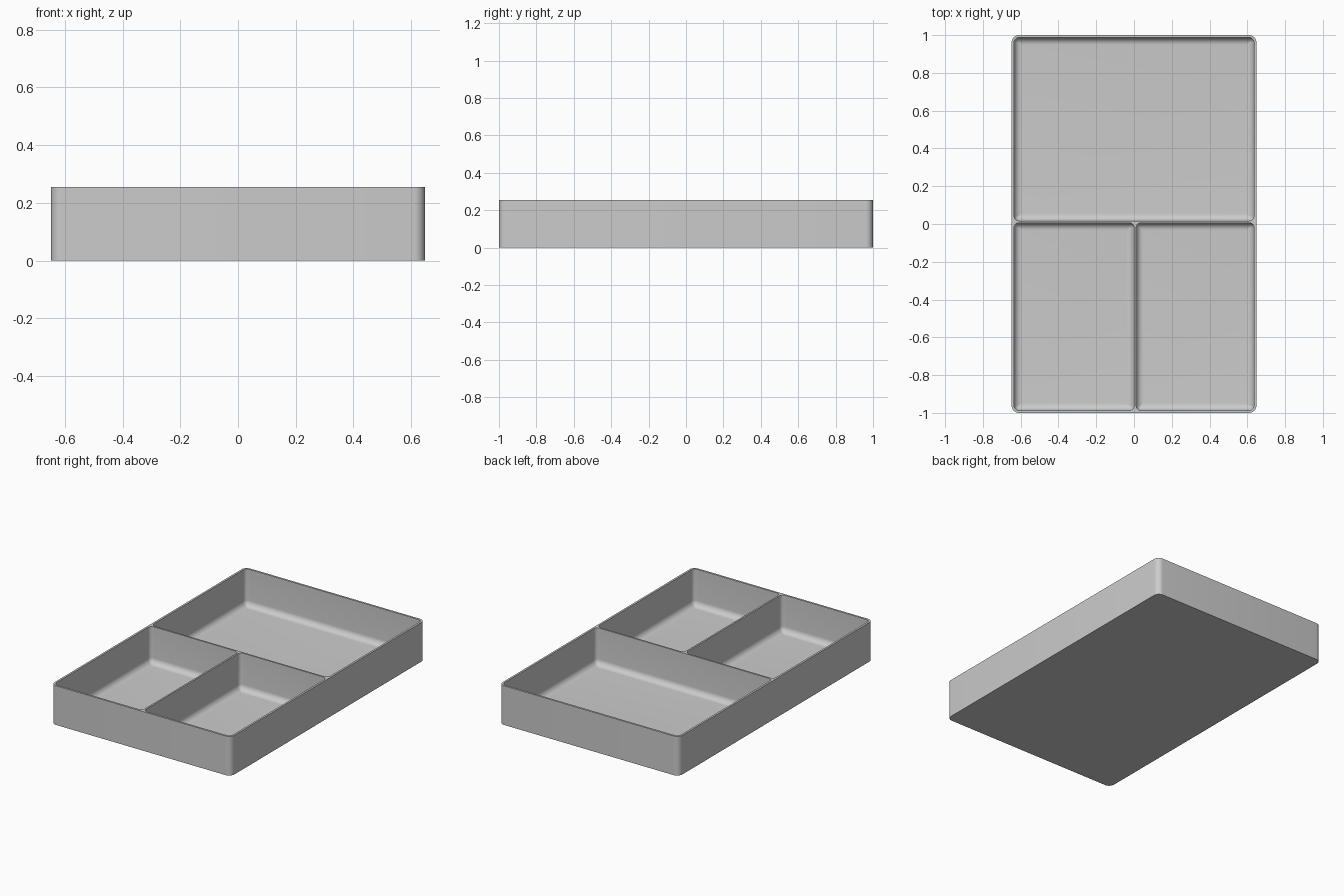
import bpy, bmesh
from math import sin, cos, pi, radians

cube = bpy.data.objects.get("Cube")
if cube:
    bpy.data.objects.remove(cube)

HALF_X, HALF_Y, HEIGHT = 0.648, 1.0, 0.255
WALL, FLOOR = 0.013, 0.015
OUTER_R, POCKET_R, FILLET = 0.038, 0.026, 0.038
SEGMENTS = 8
IN_X, IN_Y = HALF_X - WALL, HALF_Y - WALL

# Pocket bounds: x0, x1, y0, y1
POCKETS = [
    (-IN_X, IN_X, 0.017, IN_Y),
    (-IN_X, 0.0, -IN_Y, 0.006),
    (0.011, IN_X, -IN_Y, 0.006),
]

bm = bmesh.new()


def rounded_loop(bounds, radius, z):
    """Vertices of a rounded rectangle, counter-clockwise."""
    x0, x1, y0, y1 = bounds
    centres = [(x1 - radius, y1 - radius), (x0 + radius, y1 - radius),
               (x0 + radius, y0 + radius), (x1 - radius, y0 + radius)]
    verts = []
    for quarter, (cx, cy) in enumerate(centres):
        for i in range(SEGMENTS + 1):
            a = (quarter + i / SEGMENTS) * pi / 2
            verts.append(bm.verts.new((cx + radius * cos(a), cy + radius * sin(a), z)))
    return verts


def bridge(lower, upper):
    n = len(lower)
    for i in range(n):
        j = (i + 1) % n
        bm.faces.new((lower[i], lower[j], upper[j], upper[i]))


def loop_edges(verts):
    return [bm.edges.get((v, verts[i - 1])) for i, v in enumerate(verts)]


# Outer wall and underside
outer = (-HALF_X, HALF_X, -HALF_Y, HALF_Y)
base = rounded_loop(outer, OUTER_R, 0)
top = rounded_loop(outer, OUTER_R, HEIGHT)
bridge(base, top)
bm.faces.new(base[::-1])
rim = loop_edges(top)

# Pockets with a rounded transition into the floor
for x0, x1, y0, y1 in POCKETS:
    upper = rounded_loop((x0, x1, y0, y1), POCKET_R, HEIGHT)
    first = upper
    for i in range(SEGMENTS + 1):
        a = i / SEGMENTS * pi / 2
        d = FILLET * (1 - cos(a))
        z = FLOOR + FILLET * (1 - sin(a))
        lower = rounded_loop((x0 + d, x1 - d, y0 + d, y1 - d),
                             max(POCKET_R - d, 0.002), z)
        bridge(upper, lower)
        upper = lower
    bm.faces.new(upper)
    rim += loop_edges(first)

# Flat rim joining the outer wall and all pockets
bmesh.ops.triangle_fill(bm, edges=rim, use_beauty=True, normal=(0, 0, 1))
bmesh.ops.recalc_face_normals(bm, faces=bm.faces[:])

mesh = bpy.data.meshes.new("divided_tray")
bm.to_mesh(mesh)
bm.free()
tray = bpy.data.objects.new("divided_tray", mesh)
bpy.context.collection.objects.link(tray)

# Plain grey plastic
grey = bpy.data.materials.new("light_grey")
grey.use_nodes = True
colour = (0.6, 0.6, 0.6, 1)
grey.diffuse_color = colour
grey.node_tree.nodes["Principled BSDF"].inputs["Base Color"].default_value = colour
mesh.materials.append(grey)

bpy.ops.object.select_all(action='DESELECT')
tray.select_set(True)
bpy.context.view_layer.objects.active = tray
bpy.ops.object.shade_smooth_by_angle(angle=radians(30))
